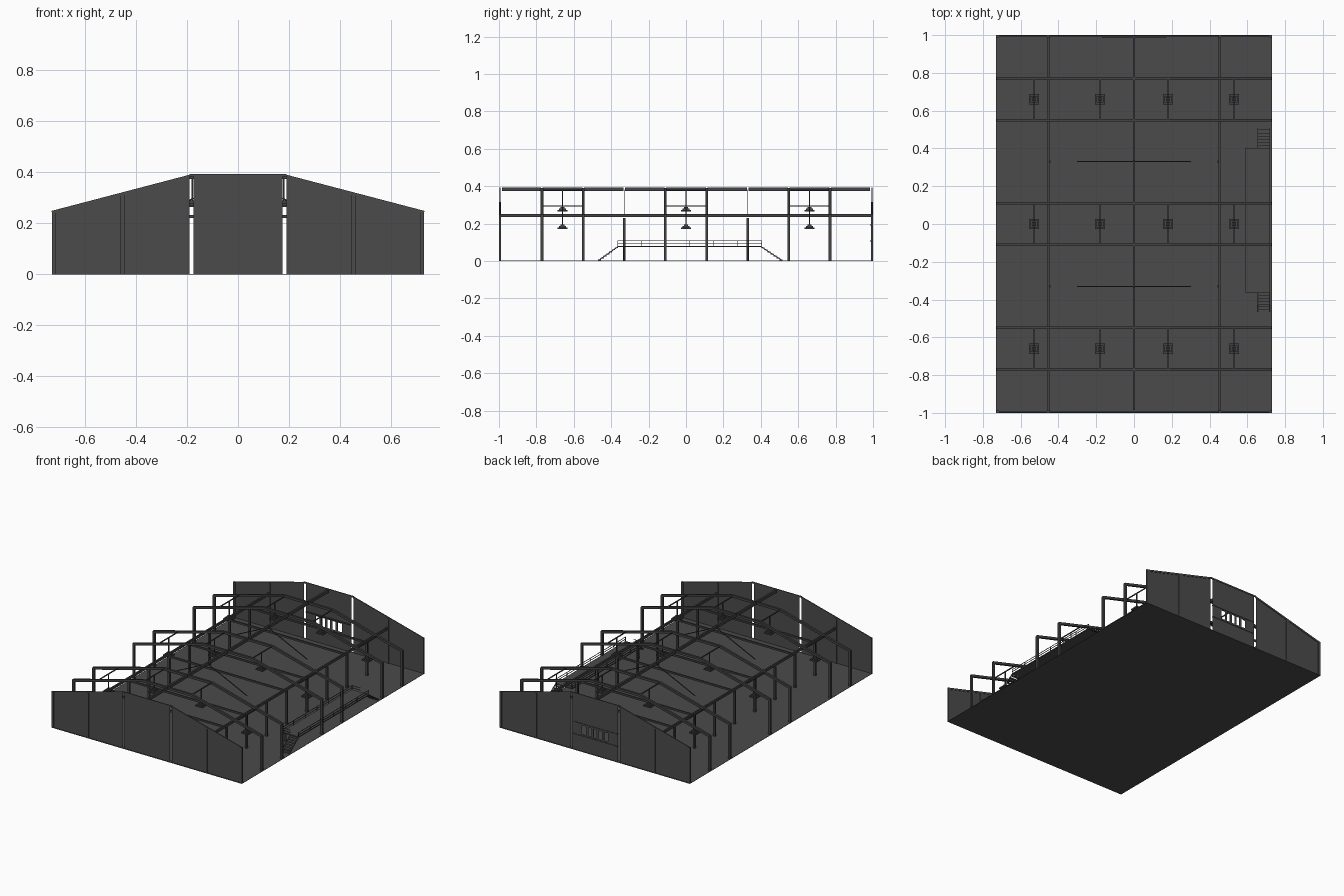
import bpy, bmesh
from mathutils import Vector

if "Cube" in bpy.data.objects:
    bpy.data.objects.remove(bpy.data.objects["Cube"])


def material(name, rgb):
    m = bpy.data.materials.new(name)
    m.use_nodes = True
    m.diffuse_color = (*rgb, 1)
    m.node_tree.nodes["Principled BSDF"].inputs["Base Color"].default_value = (*rgb, 1)
    return m


GREY = material("charcoal grey", (0.07, 0.07, 0.07))
STEEL = material("dark steel", (0.055, 0.056, 0.055))
SIDES = (-1, 1)
PAIRS = (-0.66, 0, 0.66)
FRAMES = [c + s * 0.11 for c in PAIRS for s in SIDES]


class Part:
    """Collects simple solids into one named object."""

    def __init__(self, name, mat):
        self.name, self.mat, self.bm = name, mat, bmesh.new()

    def face(self, points):
        self.bm.faces.new([self.bm.verts.new(p) for p in points])

    def box(self, x0, x1, y0, y1, z0, z1):
        lo, hi = Vector((x0, y0, z0)), Vector((x1, y1, z1))
        vs = bmesh.ops.create_cube(self.bm, size=1)["verts"]
        for v in vs:
            v.co = (lo + hi) / 2 + v.co * (hi - lo)

    def bar(self, a, b, w, h):
        a, b = Vector(a), Vector(b)
        d = b - a
        vs = bmesh.ops.create_cube(self.bm, size=1)["verts"]
        turn = d.to_track_quat('X', 'Z')
        for v in vs:
            v.co = (a + b) / 2 + turn @ Vector((v.co.x * d.length, v.co.y * w, v.co.z * h))

    def done(self):
        bmesh.ops.recalc_face_normals(self.bm, faces=self.bm.faces)
        mesh = bpy.data.meshes.new(self.name)
        self.bm.to_mesh(mesh)
        self.bm.free()
        mesh.materials.append(self.mat)
        obj = bpy.data.objects.new(self.name, mesh)
        bpy.context.collection.objects.link(obj)


def roof(x):
    return 0.39 - max(0, abs(x) - 0.19) * 0.262


# Ground floor
p = Part("floor", GREY)
p.box(-0.73, 0.73, -1, 1, 0, 0.002)
p.done()

# End walls: sloping side sheets and a middle sheet, with open slots between
for y, label in ((-0.994, "front"), (0.994, "back")):
    p = Part(label + "_wall", GREY)
    for s in SIDES:
        p.face([(s * 0.73, y, 0), (s * 0.19, y, 0), (s * 0.19, y, 0.39), (s * 0.73, y, roof(0.73))])
    if y < 0:
        p.face([(-0.175, y, 0), (0.175, y, 0), (0.175, y, 0.385), (-0.175, y, 0.385)])
    else:
        # Row of upright openings in the back sheet
        p.box(-0.175, 0.175, y - 0.001, y + 0.001, 0, 0.12)
        p.box(-0.175, 0.175, y - 0.001, y + 0.001, 0.18, 0.385)
        for s in SIDES:
            p.box(*sorted((s * 0.1, s * 0.175)), y - 0.001, y + 0.001, 0.12, 0.18)
        for i in range(4):
            x = -0.06 + i * 0.04
            p.box(x - 0.009, x + 0.009, y - 0.001, y + 0.001, 0.12, 0.18)
    p.done()

    # Wall posts and sloping edge trim
    p = Part(label + "_wall_posts", GREY)
    for s in SIDES:
        for x, top in ((0.722, 0.25), (0.453, 0.315)):
            p.box(s * x - 0.008, s * x + 0.008, y - 0.006, y + 0.006, 0, top)
        p.bar((s * 0.73, y, roof(0.73) - 0.005), (s * 0.19, y, 0.385), 0.006, 0.012)
    p.bar((-0.19, y, 0.389), (0.19, y, 0.389), 0.006, 0.01)
    p.done()

# Edging around the back openings
p = Part("opening_ledge", STEEL)
for z in (0.105, 0.19):
    p.box(-0.17, 0.17, 0.984, 0.998, z, z + 0.005)
p.done()

# Portal frames, standing in three pairs
for i, y in enumerate(FRAMES):
    p = Part("portal_frame_%d" % (i + 1), STEEL)
    for s in SIDES:
        p.box(s * 0.72 - 0.008, s * 0.72 + 0.008, y - 0.007, y + 0.007, 0, 0.245)
        p.box(s * 0.45 - 0.007, s * 0.45 + 0.007, y - 0.007, y + 0.007, 0, 0.235)
        p.bar((s * 0.725, y, 0.241), (s * 0.19, y, 0.382), 0.014, 0.016)
    p.box(-0.192, 0.192, y - 0.007, y + 0.007, 0.374, 0.39)
    p.box(-0.45, 0.45, y - 0.005, y + 0.005, 0.222, 0.234)
    p.done()

# Single posts and light roof ties between the pairs
p = Part("middle_posts", STEEL)
for y in (-0.33, 0.33):
    for s in SIDES:
        p.box(s * 0.45 - 0.007, s * 0.45 + 0.007, y - 0.007, y + 0.007, 0, 0.23)
        p.bar((s * 0.3, y, 0.24), (0, y, 0.38), 0.005, 0.005)
p.done()

# Long beams
p = Part("side_beams", STEEL)
for s in SIDES:
    p.box(s * 0.452 - 0.005, s * 0.452 + 0.005, -0.99, 0.99, 0.235, 0.252)
p.done()
p = Part("ridge_beam", STEEL)
stops = [-0.988] + FRAMES[:2] + [-0.33] + FRAMES[2:4] + [0.33] + FRAMES[4:] + [0.988]
for a, b in zip(stops, stops[1:]):
    p.box(-0.006, 0.006, a + 0.004, b - 0.004, 0.374, 0.394)
p.done()

# Hanging lamps with their carrying rods
for x, rod, lamp in ((-0.53, 0.295, 0.17), (-0.18, 0.38, 0.264),
                     (0.18, 0.38, 0.264), (0.53, 0.295, 0.17)):
    p = Part("hanging_lamps", STEEL)
    for y in PAIRS:
        p.box(x - 0.003, x + 0.003, y - 0.11, y + 0.11, rod - 0.003, rod + 0.003)
        p.box(x - 0.003, x + 0.003, y - 0.003, y + 0.003, lamp + 0.02, rod)
        for half, low, high in ((0.027, 0, 0.009), (0.018, 0.009, 0.017), (0.01, 0.017, 0.026)):
            p.box(x - half, x + half, y - half, y + half, lamp + low, lamp + high)
    p.done()

# Raised walkway
p = Part("walkway_deck", GREY)
p.box(0.59, 0.72, -0.365, 0.403, 0.074, 0.081)
p.done()
p = Part("walkway_legs", STEEL)
for y in (-0.33, -0.11, 0.11, 0.33):
    p.box(0.592, 0.6, y - 0.004, y + 0.004, 0, 0.075)
p.done()

# Walkway railing
p = Part("walkway_railing", STEEL)
for x in (0.591, 0.719):
    for z in (0.094, 0.109):
        p.bar((x, -0.365, z), (x, 0.403, z), 0.003, 0.003)
    for i in range(7):
        y = -0.364 + i * 0.128
        if y < 0.41:
            p.box(x - 0.0015, x + 0.0015, y - 0.0015, y + 0.0015, 0.08, 0.11)
for y in (-0.364, 0.402):
    for z in (0.094, 0.109):
        p.bar((0.591, y, z), (0.655, y, z), 0.003, 0.003)
p.done()

# Steps at both walkway ends
p = Part("walkway_steps", GREY)
for top, foot in ((-0.365, -0.47), (0.403, 0.515)):
    for i in range(7):
        t = (i + 0.5) / 7
        y, z = top + (foot - top) * t, 0.076 * (1 - t)
        p.box(0.655, 0.72, y - 0.008, y + 0.008, z - 0.002, z + 0.002)
    for x in (0.656, 0.719):
        p.bar((x, top, 0.076), (x, foot, 0.002), 0.003, 0.005)
p.done()
